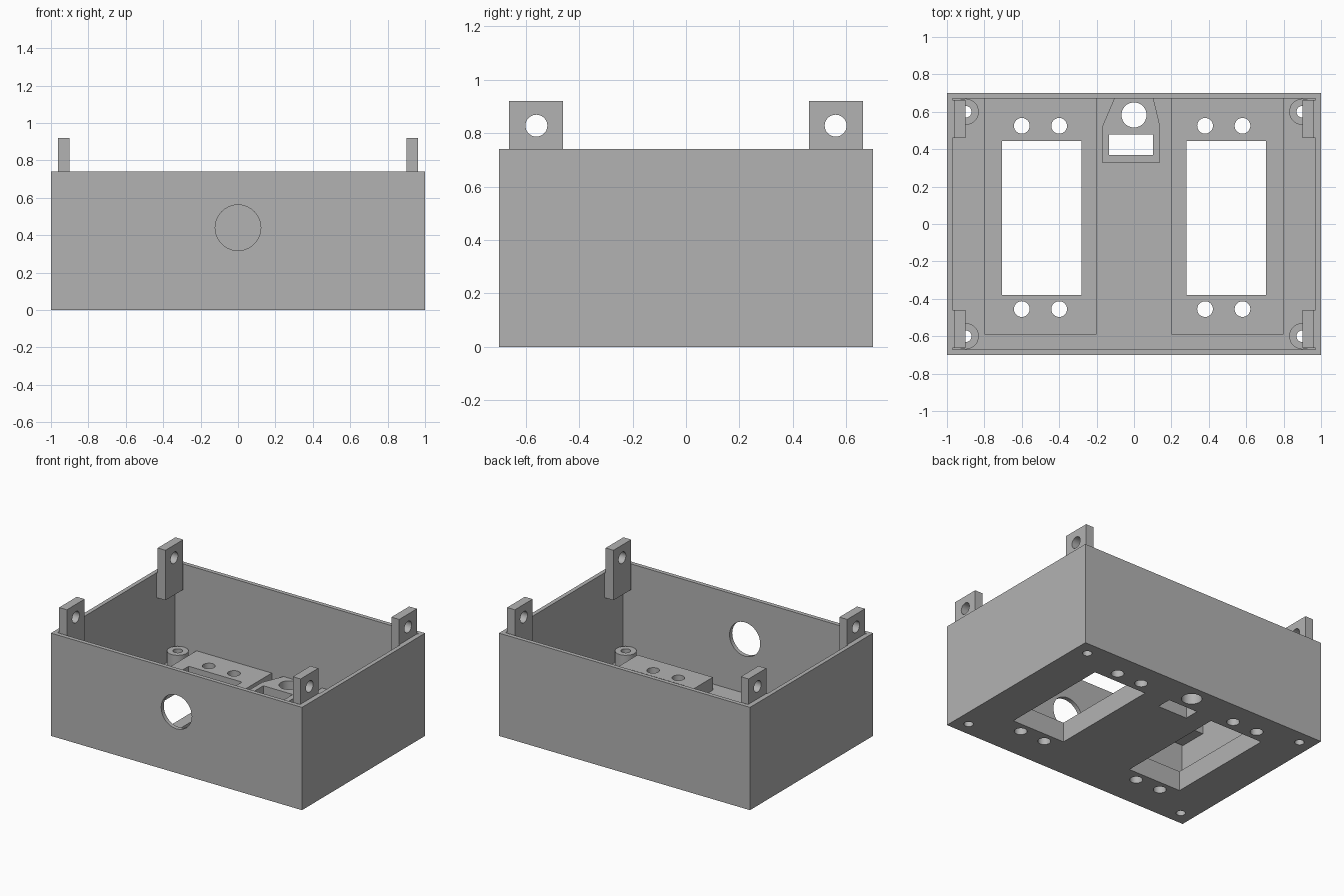
import bpy, bmesh, math
from mathutils import Matrix

if "Cube" in bpy.data.objects:
    bpy.data.objects.remove(bpy.data.objects["Cube"], do_unlink=True)

grey = bpy.data.materials.new("matte grey")
grey.use_nodes = True
color = (0.45, 0.45, 0.45, 1)
grey.diffuse_color = color
grey.node_tree.nodes["Principled BSDF"].inputs["Base Color"].default_value = color

WALL, FLOOR, DECK, RIM = 0.03, 0.05, 0.143, 0.74


def make(name, bm):
    bmesh.ops.recalc_face_normals(bm, faces=bm.faces)
    mesh = bpy.data.meshes.new(name)
    bm.to_mesh(mesh)
    bm.free()
    mesh.materials.append(grey)
    obj = bpy.data.objects.new(name, mesh)
    bpy.context.collection.objects.link(obj)
    return obj


def prism(name, outline, z0, z1):
    bm = bmesh.new()
    face = bm.faces.new([bm.verts.new((x, y, z0)) for x, y in outline])
    ext = bmesh.ops.extrude_face_region(bm, geom=[face])["geom"]
    top = [v for v in ext if isinstance(v, bmesh.types.BMVert)]
    bmesh.ops.translate(bm, verts=top, vec=(0, 0, z1 - z0))
    return make(name, bm)


def box(name, x0, x1, y0, y1, z0, z1):
    return prism(name, [(x0, y0), (x1, y0), (x1, y1), (x0, y1)], z0, z1)


def cylinder(name, center, radius, depth, axis="Z"):
    turn = {"Z": Matrix(), "X": Matrix.Rotation(math.pi / 2, 4, "Y"),
            "Y": Matrix.Rotation(math.pi / 2, 4, "X")}[axis]
    bm = bmesh.new()
    bmesh.ops.create_cone(bm, cap_ends=True, segments=40, radius1=radius,
                          radius2=radius, depth=depth,
                          matrix=Matrix.Translation(center) @ turn)
    return make(name, bm)


def boolean(obj, others, operation="DIFFERENCE"):
    for other in others:
        mod = obj.modifiers.new("bool", "BOOLEAN")
        mod.operation, mod.solver, mod.object = operation, "EXACT", other
    graph = bpy.context.evaluated_depsgraph_get()
    mesh = bpy.data.meshes.new_from_object(obj.evaluated_get(graph))
    obj.modifiers.clear()
    obj.data = mesh


def discard(objects):
    for o in objects:
        bpy.data.objects.remove(o, do_unlink=True)


parts = []

# Open case with a round cable opening in the front wall
case = box("case", -1, 1, -0.7, 0.7, 0, RIM)
cavity = box("cavity", -1 + WALL, 1 - WALL, -0.7 + WALL, 0.7 - WALL, FLOOR, 1)
port = cylinder("port", (0, -0.7, 0.44), 0.122, 0.2, "Y")
boolean(case, [cavity, port])
discard([cavity, port])
parts.append(case)

# Openings that pass through the floor, grouped by the raised part they pierce
cuts = {}
for side, xs in (("right", (-0.6, -0.4)), ("left", (0.38, 0.58))):
    s = -1 if side == "right" else 1
    x0, x1 = sorted((s * 0.28, s * 0.705))
    cuts[side] = [box("window", x0, x1, -0.38, 0.445, -0.1, 0.3)]
    cuts[side] += [cylinder("screw_hole", (x, y, 0.1), 0.042, 0.4)
                   for x in xs for y in (-0.455, 0.525)]
cuts["socket"] = [box("slot", -0.133, 0.102, 0.37, 0.478, -0.1, 0.3),
                  cylinder("socket_hole", (0, 0.583, 0.1), 0.067, 0.4)]

# Raised decks around the two windows
for side, s in (("right", -1), ("left", 1)):
    x0, x1 = sorted((s * 0.2, s * 0.8))
    deck = box(side + "_deck", x0, x1, -0.592, 0.68, 0.02, DECK)
    boolean(deck, cuts[side])
    parts.append(deck)

# Tapered mount between the decks at the back
outline = [(-0.17, 0.33), (0.14, 0.33), (0.14, 0.52),
           (0.102, 0.68), (-0.102, 0.68), (-0.17, 0.52)]
mount = prism("socket_mount", outline, 0.02, DECK)
boolean(mount, cuts["socket"])
parts.append(mount)

# Corner screw bosses and lid tabs
cuts["boss"] = []
for sx, side in ((-1, "right"), (1, "left")):
    for sy, end in ((-1, "front"), (1, "back")):
        tag = end + "_" + side
        boss = cylinder(tag + "_boss", (sx * 0.9, sy * 0.6, 0.08), 0.07, 0.126)
        hole = cylinder("boss_hole", (sx * 0.9, sy * 0.6, 0.1), 0.031, 0.4)
        boolean(boss, [hole])
        cuts["boss"].append(hole)

        x0, x1 = sorted((sx * 0.9, sx * 0.962))
        y0, y1 = sorted((sy * 0.46, sy * 0.662))
        tab = box(tag + "_tab", x0, x1, y0, y1, 0.56, 0.92)
        x0, x1 = sorted((sx * 0.93, sx * 0.98))
        root = box("root", x0, x1, y0, y1, 0.56, RIM - 0.002)
        boolean(tab, [root], "UNION")
        eye = cylinder("eye", (sx * 0.93, sy * 0.56, 0.828), 0.041, 0.3, "X")
        boolean(tab, [eye])
        discard([root, eye])
        parts += [boss, tab]

# Carry every opening through the case floor
cutters = [c for group in cuts.values() for c in group]
boolean(case, cutters)
discard(cutters)

# Smooth the round walls, keep the edges crisp
bpy.ops.object.select_all(action="DESELECT")
for p in parts:
    p.select_set(True)
bpy.context.view_layer.objects.active = case
bpy.ops.object.shade_smooth_by_angle(angle=math.radians(30))
